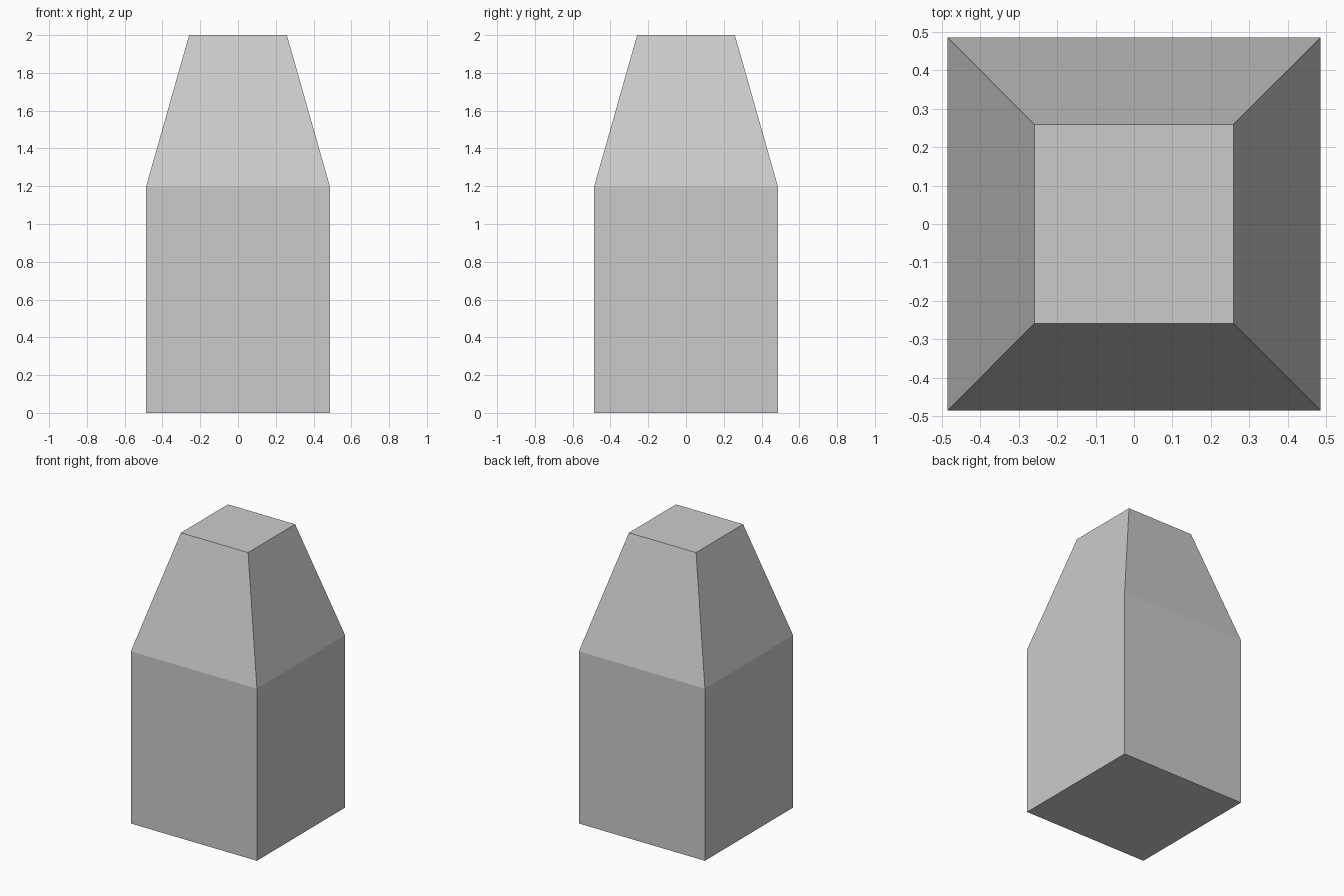
import bpy, bmesh

if "Cube" in bpy.data.objects:
    bpy.data.objects.remove(bpy.data.objects["Cube"])

BASE, TOP = 0.486, 0.259          # half widths
SHOULDER, HEIGHT = 1.2, 2.0

# Square block, its top face extruded and tapered
bm = bmesh.new()
bmesh.ops.create_cube(bm, size=1)
for v in bm.verts:
    v.co = (v.co.x * 2 * BASE, v.co.y * 2 * BASE, (v.co.z + 0.5) * SHOULDER)
bm.normal_update()
cap = max(bm.faces, key=lambda f: f.calc_center_median().z)
new = bmesh.ops.extrude_discrete_faces(bm, faces=[cap])["faces"][0]
for v in new.verts:
    v.co = (v.co.x * TOP / BASE, v.co.y * TOP / BASE, HEIGHT)
bmesh.ops.recalc_face_normals(bm, faces=bm.faces)

mesh = bpy.data.meshes.new("tapered_post")
bm.to_mesh(mesh)
bm.free()
bpy.context.collection.objects.link(bpy.data.objects.new("tapered_post", mesh))
